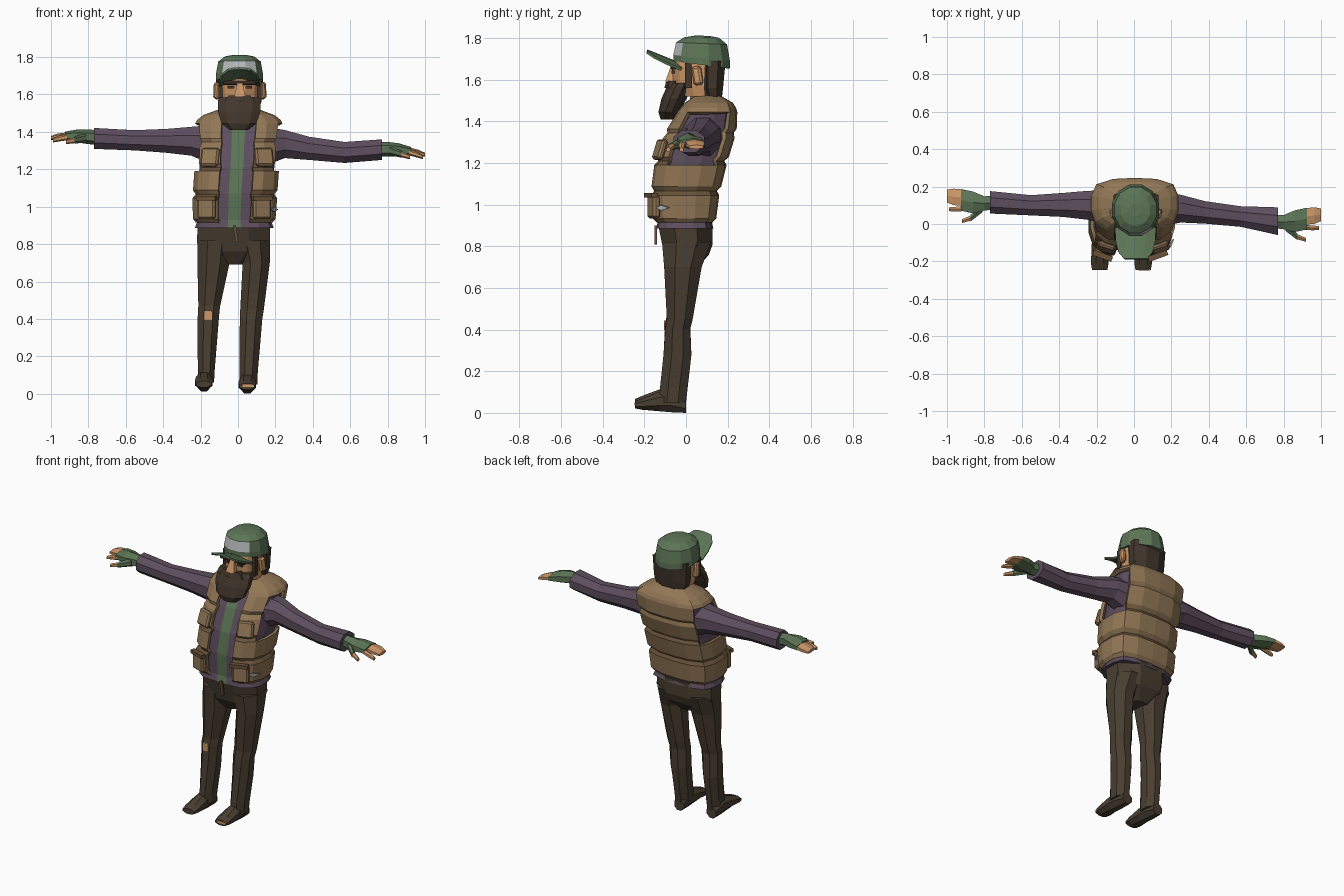
import bpy, bmesh, math
from mathutils import Vector, Matrix


def material(name, rgb):
    m = bpy.data.materials.new(name)
    lin = [((c / 255 + 0.055) / 1.055) ** 2.4 for c in rgb]
    m.diffuse_color = (*lin, 1)
    return m


TAN = material("tan", (146, 119, 86))
DARK_TAN = material("dark_tan", (104, 82, 58))
PURPLE = material("purple", (94, 78, 94))
BROWN = material("trouser_brown", (73, 62, 49))
HAIR = material("hair_brown", (66, 54, 44))
GREEN = material("green", (92, 117, 86))
SKIN = material("skin", (205, 152, 104))
GREY = material("grey", (185, 186, 188))


def finish(name, bm, mats, rule=None):
    bmesh.ops.recalc_face_normals(bm, faces=bm.faces)
    if rule:
        for f in bm.faces:
            f.material_index = rule(f.calc_center_median(), f.normal)
    me = bpy.data.meshes.new(name)
    bm.to_mesh(me)
    bm.free()
    for m in mats:
        me.materials.append(m)
    ob = bpy.data.objects.new(name, me)
    bpy.context.collection.objects.link(ob)
    return ob


def loft(name, rings, mats, rule=None, closed=True, drop=None):
    """Skin a list of equal point rings; closed rings get end caps."""
    bm = bmesh.new()
    vs = [[bm.verts.new(p) for p in r] for r in rings]
    n = len(vs[0])
    for a, b in zip(vs, vs[1:]):
        for i in range(n if closed else n - 1):
            j = (i + 1) % n
            quad = (a[i], a[j], b[j], b[i])
            mid = sum((v.co for v in quad), Vector()) / 4
            if not (drop and drop(i, mid)):
                bm.faces.new(quad)
    if closed:
        bm.faces.new(vs[0])
        bm.faces.new(vs[-1])
    return finish(name, bm, mats, rule)


def ring(axis, t, a0, a1, b0, b1, n=8):
    """Flat-sided polygon filling the box a0..a1, b0..b1 across an axis."""
    k = 1 / math.cos(math.pi / n)
    pts = []
    for i in range(n):
        w = 2 * math.pi * (i + 0.5) / n
        a = (a0 + a1) / 2 + (a1 - a0) / 2 * k * math.cos(w)
        b = (b0 + b1) / 2 + (b1 - b0) / 2 * k * math.sin(w)
        pts.append([(t, a, b), (a, t, b), (a, b, t)][axis])
    return pts


def tube(name, axis, rows, mats, rule=None, n=8):
    return loft(name, [ring(axis, *r, n=n) for r in rows], mats, rule)


def box(name, loc, size, mat, rot=(0, 0, 0), bevel=0.0):
    bm = bmesh.new()
    bmesh.ops.create_cube(bm, size=1)
    bmesh.ops.scale(bm, vec=size, verts=bm.verts)
    if bevel:
        bmesh.ops.bevel(bm, geom=bm.edges[:], offset=bevel, segments=1, affect='EDGES')
    ob = finish(name, bm, [mat])
    ob.location, ob.rotation_euler = loc, rot
    return ob


# Torso sections: z, centre x, half width, front y, back y
BODY = [(0.88, -0.02, 0.215, -0.145, 0.135), (0.93, -0.02, 0.22, -0.16, 0.145),
        (1.00, -0.02, 0.228, -0.172, 0.15), (1.07, -0.016, 0.226, -0.168, 0.165),
        (1.21, -0.006, 0.226, -0.15, 0.2), (1.35, 0.0, 0.226, -0.1, 0.243),
        (1.455, 0.005, 0.235, -0.035, 0.247), (1.49, 0.005, 0.19, -0.005, 0.225),
        (1.525, 0.005, 0.095, 0.045, 0.165)]


def section(z):
    for a, b in zip(BODY, BODY[1:]):
        if z <= b[0]:
            t = (z - a[0]) / (b[0] - a[0])
            return [p + (q - p) * t for p, q in zip(a, b)][1:]
    return BODY[-1][1:]


def body_ring(z, inset, first):
    """Torso outline from front right, round the back, to front left."""
    cx, hw, yf, yb = section(z)
    hw, yf, yb = hw - inset, yf + inset, yb - inset
    half = [(first, 0), (0.64, 0.03), (0.9, 0.17), (1, 0.38), (1, 0.66), (0.88, 0.88), (0.5, 0.98)]
    full = half + [(0, 1)] + [(-u, v) for u, v in reversed(half)]
    return [(cx + hw * u, yf + (yb - yf) * v, z) for u, v in full]


# Jacket with the shirt showing down the middle
loft("jacket", [body_ring(z, 0.026 if z > 0.9 else 0.004, 0.17)
                for z in (0.885, 0.93, 1.07, 1.21, 1.35, 1.44, 1.48, 1.51)],
     [PURPLE, GREEN], lambda c, n: int(abs(c.x + 0.01) < 0.03 and n.y < -0.5 and c.z > 0.9))

# Padded vest: rows that bulge between seams, open front, open armholes
rows = [(0.915, 0.014), (0.935, 0), (1.045, 0), (1.066, 0.016), (1.088, 0), (1.19, 0),
        (1.21, 0.016), (1.23, 0), (1.32, 0), (1.345, 0.012), (1.365, 0), (1.445, 0), (1.465, 0),
        (1.49, 0), (1.525, 0)]
vest = loft("vest", [body_ring(z, d, 0.4) for z, d in rows], [TAN, DARK_TAN],
            lambda c, n: int(any(abs(c.z - s) < 0.012 for s in (1.066, 1.21)) and n.z > 0.35),
            closed=False,
            drop=lambda i, m: i in (2, 3, 4, 9, 10, 11) and 1.195 < m.z < 1.44)
sol = vest.modifiers.new("thickness", 'SOLIDIFY')
sol.thickness, sol.offset = 0.02, -1

# Pockets, side badge and drawstring
for s in (-1, 1):
    box("lower_pocket", (-0.02 + s * 0.148, -0.155, 0.99), (0.1, 0.035, 0.11), TAN,
        (0, 0, s * 0.35), 0.01)
    box("chest_pocket", (-0.005 + s * 0.145, -0.125, 1.265), (0.1, 0.03, 0.1), TAN,
        (-0.3, 0, s * 0.33), 0.01)
    box("pocket_flap", (-0.02 + s * 0.148, -0.17, 1.045), (0.108, 0.03, 0.022), DARK_TAN,
        (0, 0, s * 0.35))
bm = bmesh.new()
bm.faces.new([bm.verts.new(p) for p in ((0.172, -0.136, 0.985), (0.192, -0.112, 0.972),
                                         (0.211, -0.075, 0.985), (0.194, -0.114, 0.998))])
badge = finish("badge", bm, [GREY])
badge.location = (0.004, -0.008, 0)
badge.modifiers.new("thickness", 'SOLIDIFY').thickness = 0.008
box("drawstring", (-0.012, -0.146, 0.855), (0.016, 0.012, 0.09), DARK_TAN, (0, -0.15, 0))

# Trousers: hips and two legs
tube("hips", 2, [(0.69, -0.08, 0.03, -0.06, 0.05), (0.76, -0.2, 0.15, -0.105, 0.11),
                 (0.81, -0.22, 0.17, -0.115, 0.128), (0.91, -0.215, 0.17, -0.135, 0.128)], [BROWN])
tube("left_leg", 2, [(0.06, -0.215, -0.128, -0.13, 0), (0.12, -0.214, -0.125, -0.125, 0.008),
                     (0.28, -0.217, -0.112, -0.108, 0.026), (0.43, -0.215, -0.1, -0.1, 0.02),
                     (0.47, -0.212, -0.095, -0.092, 0.032), (0.7, -0.217, -0.045, -0.105, 0.075),
                     (0.82, -0.218, -0.03, -0.115, 0.12)], [BROWN])
tube("right_leg", 2, [(0.05, 0.01, 0.103, -0.13, 0), (0.12, 0.008, 0.106, -0.125, 0.008),
                      (0.28, 0.008, 0.12, -0.108, 0.026), (0.40, 0.01, 0.13, -0.1, 0.02),
                      (0.45, 0.012, 0.138, -0.092, 0.032), (0.7, 0.025, 0.17, -0.105, 0.075),
                      (0.82, -0.01, 0.171, -0.115, 0.12)], [BROWN])
box("knee_patch", (-0.16, -0.102, 0.42), (0.042, 0.009, 0.05), SKIN)

# Shoes, sole raised toward the toe
for name, x, dz in (("left_shoe", -0.182, 0.012), ("right_shoe", 0.05, 0.0)):
    tube(name, 1, [(0.0, x - 0.034, x + 0.034, dz, dz + 0.07),
                   (-0.07, x - 0.042, x + 0.042, dz + 0.003, dz + 0.11),
                   (-0.13, x - 0.045, x + 0.045, dz + 0.008, dz + 0.1),
                   (-0.21, x - 0.048, x + 0.046, dz + 0.015, dz + 0.07),
                   (-0.245, x - 0.042, x + 0.04, dz + 0.022, dz + 0.055)], [BROWN])
box("toe_hole", (0.055, -0.243, 0.042), (0.06, 0.009, 0.014), SKIN)


def limb(name, rows, mat, n=8):
    """Tube along x from rows of x, centre y, centre z, half y, half z."""
    return tube(name, 0, [(x, y - hy, y + hy, z - hz, z + hz) for x, y, z, hy, hz in rows], [mat], n=n)


# Sleeves
limb("left_sleeve", [(-0.16, 0.09, 1.335, 0.09, 0.1), (-0.25, 0.1, 1.35, 0.077, 0.077),
                     (-0.38, 0.102, 1.352, 0.064, 0.064), (-0.55, 0.1, 1.355, 0.054, 0.054),
                     (-0.77, 0.116, 1.365, 0.06, 0.056)], PURPLE)
limb("right_sleeve", [(0.16, 0.08, 1.325, 0.09, 0.1), (0.25, 0.082, 1.335, 0.074, 0.075),
                      (0.38, 0.062, 1.312, 0.06, 0.062), (0.57, 0.04, 1.29, 0.055, 0.056),
                      (0.77, 0.015, 1.305, 0.074, 0.055)], PURPLE)


# Hands: fingerless glove, joined fingers, loose fingers and thumb
def hand(side, s, y, z, drop):
    def part(name, rows, mat, n=6):
        limb(side + name, [(s * x, y + dy, z - drop * (x - 0.77) + dz, hy, hz)
                           for x, dy, dz, hy, hz in rows], mat, n)
    part("_glove", [(0.74, 0, 0, 0.036, 0.034), (0.80, -0.005, 0.006, 0.038, 0.034),
                    (0.86, 0.0, 0.01, 0.058, 0.03), (0.925, 0.014, 0.01, 0.058, 0.02)], GREEN)
    part("_fingers", [(0.92, 0.026, 0.01, 0.044, 0.016), (0.965, 0.03, 0.006, 0.044, 0.015),
                      (1.0, 0.034, 0, 0.034, 0.009)], SKIN)
    part("_finger", [(0.91, -0.032, 0.004, 0.014, 0.014), (0.955, -0.036, -0.004, 0.013, 0.013),
                     (0.99, -0.036, -0.014, 0.01, 0.009)], SKIN)
    part("_thumb_glove", [(0.81, -0.03, 0, 0.022, 0.022), (0.875, -0.085, -0.012, 0.017, 0.016)], GREEN)
    part("_thumb", [(0.87, -0.082, -0.012, 0.014, 0.014), (0.92, -0.1, -0.022, 0.01, 0.01)], SKIN)


hand("left", -1, 0.115, 1.368, -0.0)
hand("right", 1, 0.015, 1.305, 0.12)

# Neck and head, with hair on the back
tube("neck", 2, [(1.45, -0.055, 0.07, 0.03, 0.15), (1.57, -0.055, 0.075, 0.01, 0.13)], [SKIN])
tube("head", 2, [(1.52, -0.085, 0.105, -0.03, 0.16), (1.57, -0.095, 0.115, -0.06, 0.17),
                 (1.66, -0.1, 0.12, -0.066, 0.18), (1.73, -0.1, 0.12, -0.05, 0.18)],
     [SKIN, HAIR], lambda c, n: int(c.y > 0.08), n=12)
tube("back_hair", 2, [(1.51, -0.085, 0.105, 0.09, 0.172), (1.56, -0.105, 0.125, 0.075, 0.178),
                      (1.69, -0.11, 0.13, 0.07, 0.19)], [HAIR])
for s in (-1, 1):
    box("ear", (0.01 + s * 0.123, 0.055, 1.62), (0.03, 0.045, 0.09), SKIN, (0.15, 0, -s * 0.3), 0.01)
    box("eye", (0.01 + s * 0.048, -0.062, 1.638), (0.036, 0.014, 0.014), HAIR)
    box("sideburn", (0.01 + s * 0.104, 0.012, 1.62), (0.022, 0.032, 0.12), HAIR)
box("brow", (0.01, -0.06, 1.662), (0.18, 0.03, 0.024), HAIR, bevel=0.006)
tube("nose", 2, [(1.59, -0.02, 0.04, -0.1, -0.05), (1.66, -0.004, 0.024, -0.075, -0.05)], [SKIN], n=4)

# Beard and moustache
tube("beard", 2, [(1.41, -0.045, 0.055, -0.12, -0.065), (1.445, -0.088, 0.098, -0.13, -0.035),
                  (1.51, -0.108, 0.12, -0.115, 0.0), (1.565, -0.108, 0.12, -0.09, 0.025),
                  (1.585, -0.1, 0.112, -0.07, 0.025)], [HAIR], n=10)
tube("moustache", 2, [(1.56, -0.075, 0.09, -0.1, -0.04), (1.595, -0.05, 0.065, -0.09, -0.04)], [HAIR], n=6)

# Cap: tilted dome with a grey front panel
dome = []
for z, k in ((1.672, 1), (1.705, 1.0), (1.775, 0.9), (1.803, 0.62), (1.812, 0.25)):
    pts = ring(2, z, 0.008 - 0.126 * k, 0.008 + 0.126 * k, 0.075 - 0.136 * k, 0.075 + 0.136 * k, 12)
    dome.append([(x, y, h - 0.13 * (y - 0.075) * (1.82 - z) / 0.14) for x, y, h in pts])
loft("cap", dome, [GREEN, GREY],
     lambda c, n: int(c.y < 0.0 and 1.722 < c.z < 1.79 and abs(c.x - 0.008) < 0.09))

# Bill, curved down at the sides and rising toward the tip
bill = []
for y, hw in ((-0.02, 0.11), (-0.09, 0.106), (-0.15, 0.092), (-0.185, 0.062)):
    bill.append([(0.008 + hw * u, y, 1.692 + 0.4 * (-0.05 - y) - 2.2 * (hw * u) ** 2)
                 for u in (-1, -0.5, 0, 0.5, 1)])
bm_bill = loft("cap_bill", bill, [GREEN], closed=False)
bm_bill.modifiers.new("thickness", 'SOLIDIFY').thickness = 0.012
